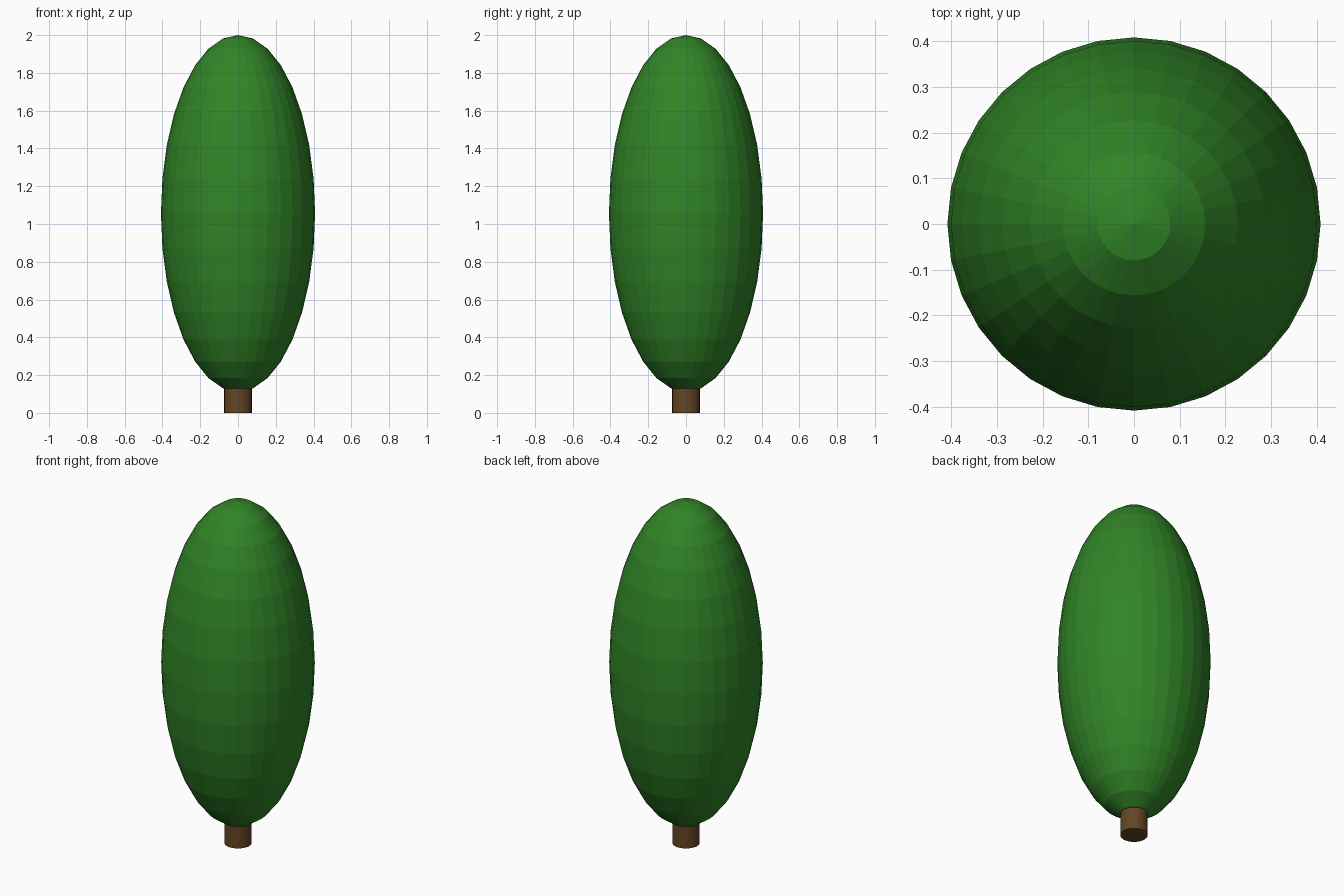
import bpy

cube = bpy.data.objects.get("Cube")
if cube:
    bpy.data.objects.remove(cube, do_unlink=True)


def material(name, color):
    mat = bpy.data.materials.new(name)
    mat.use_nodes = True
    mat.diffuse_color = color
    mat.node_tree.nodes["Principled BSDF"].inputs["Base Color"].default_value = color
    return mat


def finish(name, mat):
    obj = bpy.context.object
    obj.name = name
    obj.data.materials.append(mat)
    bpy.ops.object.shade_flat()
    return obj


leaf_green = material("leaf green", (0.03, 0.23, 0.02, 1))
bark_brown = material("bark brown", (0.125, 0.06, 0.018, 1))

# Trunk: short cylinder reaching into the crown
TRUNK_HEIGHT = 0.3
bpy.ops.mesh.primitive_cylinder_add(vertices=32, radius=0.073, depth=TRUNK_HEIGHT,
                                    location=(0, 0, TRUNK_HEIGHT / 2))
finish("trunk", bark_brown)

# Crown: tall faceted ellipsoid
HALF_HEIGHT = 0.944
bpy.ops.mesh.primitive_uv_sphere_add(segments=32, ring_count=16, radius=1,
                                     location=(0, 0, 2 - HALF_HEIGHT))
crown = finish("crown", leaf_green)
crown.scale = (0.408, 0.408, HALF_HEIGHT)
